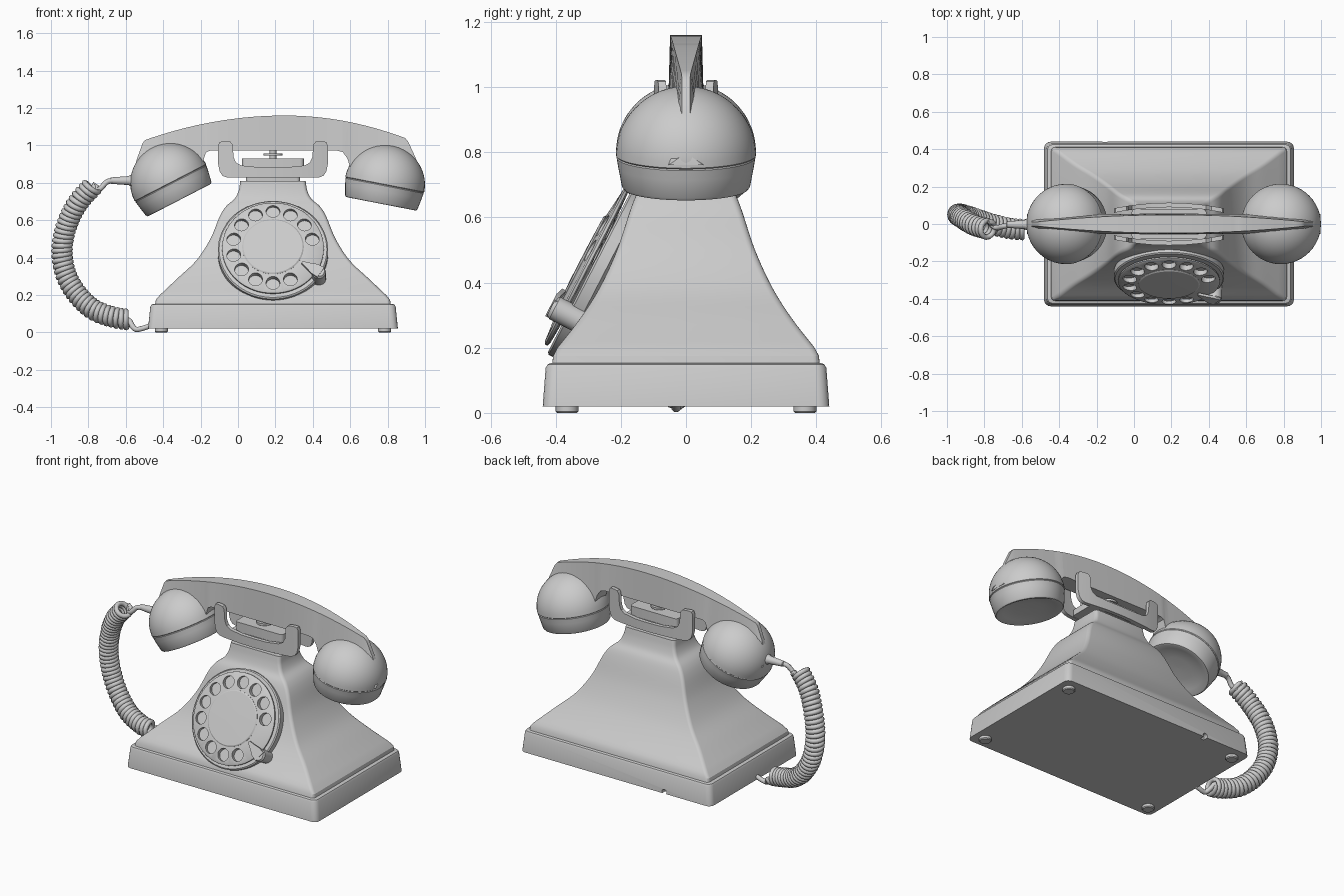
import bpy, bmesh, math
from mathutils import Vector, Matrix

if "Cube" in bpy.data.objects:
    bpy.data.objects.remove(bpy.data.objects["Cube"])

CX = 0.187  # centre of the telephone body


def finish(name, bm, matrix=None, angle=30):
    bmesh.ops.recalc_face_normals(bm, faces=bm.faces[:])
    me = bpy.data.meshes.new(name)
    bm.to_mesh(me)
    bm.free()
    if matrix:
        me.transform(matrix)
    ob = bpy.data.objects.new(name, me)
    bpy.context.collection.objects.link(ob)
    shade(ob, angle)
    return ob


def shade(ob, angle=30):
    bpy.ops.object.select_all(action='DESELECT')
    ob.select_set(True)
    bpy.context.view_layer.objects.active = ob
    bpy.ops.object.shade_smooth_by_angle(angle=math.radians(angle))


def loft(name, rings, matrix=None, angle=30):
    """Skin equal-length closed rings and cap both ends."""
    bm = bmesh.new()
    vs = [[bm.verts.new(p) for p in r] for r in rings]
    n = len(vs[0])
    for a, b in zip(vs, vs[1:]):
        for i in range(n):
            j = (i + 1) % n
            bm.faces.new((a[i], a[j], b[j], b[i]))
    bm.faces.new(vs[0])
    bm.faces.new(vs[-1])
    return finish(name, bm, matrix, angle)


def rounded(hx, hy, z, r, seg=4):
    pts = []
    for k, (sx, sy) in enumerate([(1, 1), (-1, 1), (-1, -1), (1, -1)]):
        for i in range(seg + 1):
            a = math.pi / 2 * (k + i / seg)
            pts.append((CX + sx * (hx - r) + r * math.cos(a), sy * (hy - r) + r * math.sin(a), z))
    return pts


def lathe(name, profile, matrix, n=48, angle=30):
    rings = [[(r * math.cos(2 * math.pi * i / n), r * math.sin(2 * math.pi * i / n), z)
              for i in range(n)] for r, z in profile]
    return loft(name, rings, matrix, angle)


def slab(name, stations):
    """Skin quads along x: (x, z_low, z_high, centre_y, half_low, half_high)."""
    return loft(name, [[(x, c - a, zl), (x, c + a, zl), (x, c + b, zh), (x, c - b, zh)]
                       for x, zl, zh, c, a, b in stations], angle=35)


def spline(pts, steps):
    """Catmull-Rom resampling."""
    p = [Vector(q) for q in pts]
    p = [2 * p[0] - p[1]] + p + [2 * p[-1] - p[-2]]
    out = []
    for i in range(1, len(p) - 2):
        a, b, c, d = p[i - 1:i + 3]
        for s in range(steps):
            t = s / steps
            out.append(0.5 * (2 * b + (c - a) * t + (2 * a - 5 * b + 4 * c - d) * t * t
                              + (3 * b - a - 3 * c + d) * t ** 3))
    return out + [p[-2]]


def interp(table, x):
    for (x0, y0), (x1, y1) in zip(table, table[1:]):
        if x <= x1:
            return y0 + (y1 - y0) * (x - x0) / (x1 - x0)
    return table[-1][1]


def cut(ob, cutter):
    cutter.hide_render = True
    m = ob.modifiers.new("cut", 'BOOLEAN')
    m.object, m.solver = cutter, 'EXACT'
    bpy.context.view_layer.objects.active = ob
    bpy.ops.object.modifier_apply(modifier=m.name)
    bpy.data.objects.remove(cutter)
    shade(ob)


T = Matrix.Translation

# base plinth with a small cord notch at the back
base = loft("base", [rounded(*r) for r in [
    (.668, .44, .02, .035), (.656, .431, .138, .035), (.65, .425, .149, .03),
    (.638, .415, .153, .025)]])
cut(base, lathe("notch_cutter", [(.016, -.03), (.016, .03)],
                T((-.155, .44, .03)) @ Matrix.Rotation(math.pi / 2, 4, 'X'), 16))

# feet
for sx in (-1, 1):
    for sy in (-1, 1):
        lathe("foot", [(.03, 0), (.035, .005), (.035, .03)], T((CX + sx * .597, sy * .365, 0)), 20)

# concave body
flare = spline([(.605, .395, .20), (.51, .325, .29), (.41, .265, .385), (.335, .212, .50),
                (.285, .172, .62), (.25, .15, .675), (.205, .125, .715), (.183, .11, .76),
                (.175, .10, .81)], 5)
loft("body", [rounded(.632, .412, .14, .02), rounded(.626, .408, .175, .02)]
     + [rounded(*p, .02) for p in flare])

# cradle neck, tray, plate and plunger
loft("cradle_neck", [rounded(.145, .075, .80, .02), rounded(.145, .075, .84, .02)])
loft("cradle_tray", [rounded(.2, .08, .832, .02), rounded(.2, .08, .87, .02)])
loft("cradle_plate", [rounded(.165, .06, .865, .02), rounded(.165, .06, .93, .02)])
lathe("plunger", [(.018, .92), (.018, .945), (.05, .945), (.05, .958), (.018, .958), (.018, .972)],
      T((CX, 0, 0)), 24)

# bowed cradle forks, front and back
half = [(.293, .90, 1.0), (.285, .86, 1.018), (.27, .838, 1.022), (.25, .83, 1.022),
        (.228, .828, 1.02), (.216, .828, 1.005), (.21, .828, .935), (.197, .828, .908),
        (.17, .828, .893), (.09, .828, .885)]
fork = [(-u, a, b) for u, a, b in half] + [(0, .828, .884)] + half[::-1]
for side in (-1, 1):
    slab("cradle_fork", [(CX + u, a, b, side * (.072 + .03 * (1 - (u / .293) ** 2)), .012, .012)
                         for u, a, b in fork])

# handset grip: arched top, thin toward the ends
low = [(-.58, .78), (-.20, .85), (-.182, .93), (-.172, .962), (-.15, .972), (.53, .972),
       (.56, .965), (.585, .93), (.61, .85), (1.0, .76)]


def top(x):
    if x < -.497:
        return interp([(-.572, .81), (-.54, .93), (-.51, 1.012), (-.497, 1.03)], x)
    if x > .893:
        return interp([(.893, 1.04), (.91, 1.02), (.94, .955), (.975, .875), (.998, .79)], x)
    return 1.16 - (.131 if x < .25 else .12) * ((x - .25) / (.747 if x < .25 else .643)) ** 2


xs = sorted([x for x, _ in low[1:-1]] + [-.572, -.54, -.51, -.497, .893, .91, .94, .975, .998]
            + [-.46 + .06 * i for i in range(23)])
slab("handset_grip", [(x, min(interp(low, x), top(x) - .01), top(x), 0, .054,
                       max(.012, .049 - .036 * ((x - .2) / .7) ** 2)) for x in xs])

# earpiece and mouthpiece cups
cup = [(.001, -.082), (.08, -.084), (.15, -.09), (.182, -.102), (.191, -.101), (.197, -.093),
       (.208, -.035), (.213, -.004), (.211, 0), (.215, .004)]
cup += [(.215 * math.cos(math.radians(a)), .004 + .211 * math.sin(math.radians(a)))
        for a in list(range(6, 90, 6)) + [89.7]]
for name, pos, up in (("mouthpiece", (-.36, 0, .798), (-.458, 0, .889)),
                      ("earpiece", (.784, 0, .788), (.19, 0, .98))):
    lathe(name, cup, T(pos) @ Vector(up).to_track_quat('Z', 'Y').to_matrix().to_4x4())

# dial plate, finger wheel and hub
D = T((CX, -.281, .438)) @ Matrix.Rotation(math.radians(62.7), 4, 'X')
lathe("dial_plate", [(.28, -.04), (.295, -.03), (.295, .006), (.288, .012), (.05, .012)], D, 64)
wheel = lathe("finger_wheel", [(.05, .005), (.262, .018), (.272, .022), (.272, .03), (.265, .035),
                               (.168, .045), (.05, .045)], D, 64)
bm = bmesh.new()
for k in range(-3, 9):
    a = math.radians(90 + k * 360 / 14)
    bmesh.ops.create_cone(bm, cap_ends=True, segments=24, radius1=.037, radius2=.037, depth=.12,
                          matrix=T((.215 * math.cos(a), .215 * math.sin(a), .03)))
cut(wheel, finish("hole_cutter", bm, D))
lathe("dial_hub", [(.165, .03), (.165, .046), (.158, .051), (.05, .053), (.001, .053)], D, 48)

# finger stop: post beside the rim and a pointed hook over the wheel
S = D @ Matrix.Rotation(math.radians(-33), 4, 'Z')
lathe("finger_stop_post", [(.038, -.055), (.038, .055), (.03, .066), (.005, .066)], S @ T((.292, 0, 0)), 24)
loft("finger_stop_hook", [[(x, -w, z), (x, w, z), (x, w, z + .014), (x, -w, z + .014)]
                          for x, w, z in [(.305, .034, .056), (.265, .032, .056), (.225, .018, .052),
                                          (.185, .006, .048)]], S)

# strain relief on the mouthpiece
lathe("strain_relief", [(.034, -.02), (.03, .02), (.024, .03), (.017, .125), (.012, .128)],
      T((-.555, -.003, .812)) @ Matrix.Rotation(-math.pi / 2, 4, 'Y'), 20)

# coiled cord
path = spline([(-.775, -.03, .785), (-.855, -.005, .695), (-.914, .03, .578), (-.941, .05, .444),
               (-.92, .05, .31), (-.855, .03, .198), (-.765, 0, .118), (-.658, -.025, .08),
               (-.585, -.03, .068)], 40)
length = [0]
for a, b in zip(path, path[1:]):
    length.append(length[-1] + (b - a).length)
turns, per = 38, 16
coil, seg = [], 0
for i in range(turns * per + 1):
    s = length[-1] * i / (turns * per)
    while seg < len(path) - 2 and length[seg + 1] < s:
        seg += 1
    tan = (path[seg + 1] - path[seg]).normalized()
    p = path[seg] + tan * (s - length[seg])
    u = (Vector((0, 1, 0)) - tan * tan.y).normalized()
    a = 2 * math.pi * i / per
    coil.append(p + .044 * (u * math.cos(a) + tan.cross(u) * math.sin(a)))
lead = spline([(-.66, -.005, .812), (-.70, -.012, .805), (-.735, -.02, .77), (-.765, 0, .755), coil[0]], 6)
tail = spline([coil[-1], (-.565, -.01, .035), (-.545, -.03, .017), (-.51, -.03, .022), (-.46, -.03, .04)], 6)
pts = lead[:-1] + coil + tail[1:]
cu = bpy.data.curves.new("coiled_cord", 'CURVE')
cu.dimensions = '3D'
cu.bevel_depth, cu.bevel_resolution, cu.use_fill_caps = .0145, 2, True
sp = cu.splines.new('POLY')
sp.points.add(len(pts) - 1)
for q, p in zip(sp.points, pts):
    q.co = (*p, 1)
cord = bpy.data.objects.new("coiled_cord", cu)
bpy.context.collection.objects.link(cord)
bpy.ops.object.select_all(action='DESELECT')
cord.select_set(True)
bpy.context.view_layer.objects.active = cord
bpy.ops.object.convert(target='MESH')
shade(bpy.context.view_layer.objects.active, 60)
